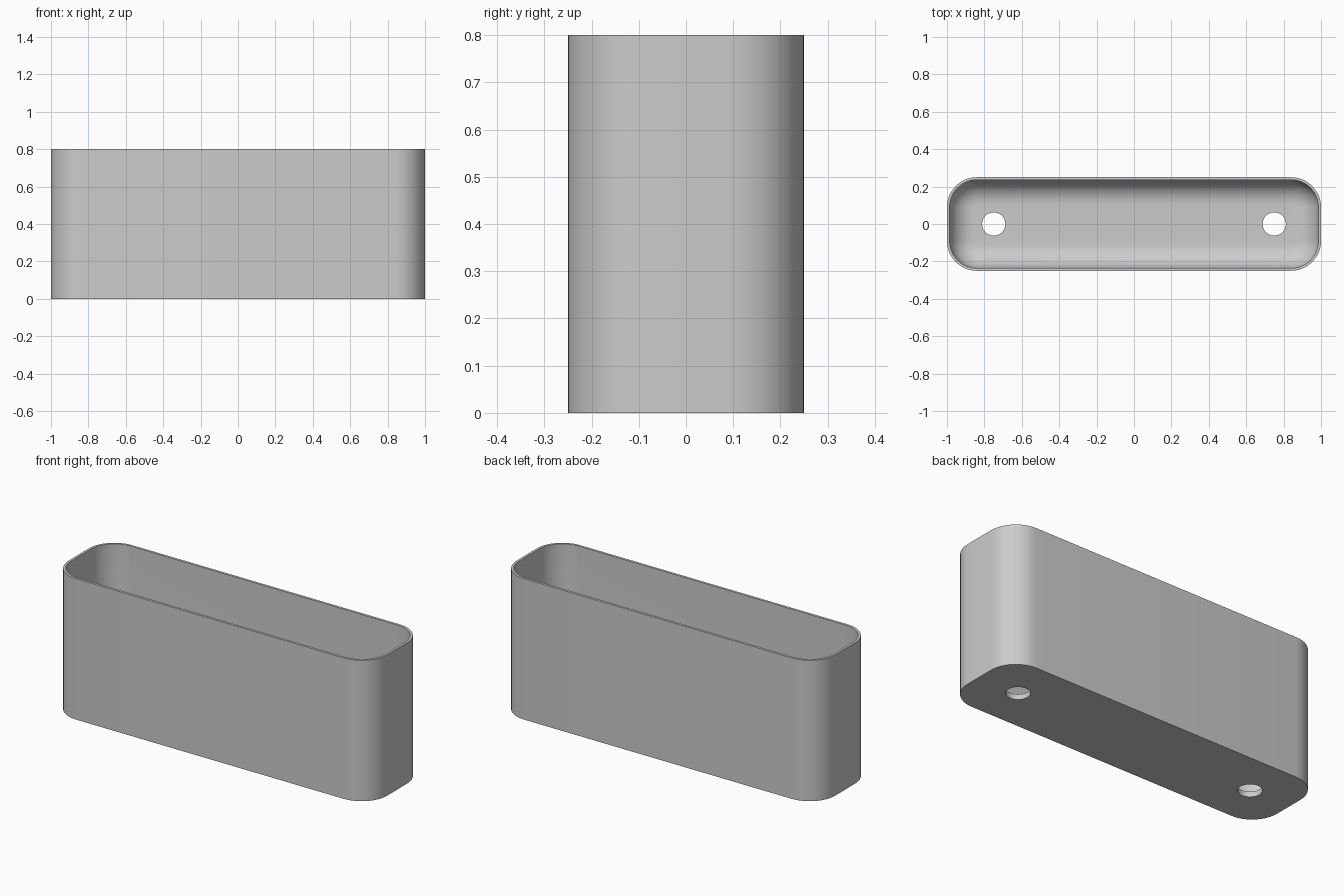
import bpy
import bmesh
from math import sin, cos, pi, radians

if "Cube" in bpy.data.objects:
    bpy.data.objects.remove(bpy.data.objects["Cube"], do_unlink=True)

HALF_X, HALF_Y, HEIGHT = 1.0, 0.25, 0.8
CORNER, WALL, FLOOR, FILLET = 0.16, 0.014, 0.03, 0.13
HOLE_X, HOLE_R = 0.75, 0.062
STEPS = 12

bm = bmesh.new()


def ring(points):
    """Closed loop of edges through the points."""
    verts = [bm.verts.new(p) for p in points]
    for a, b in zip(verts, verts[1:] + verts[:1]):
        bm.edges.new((a, b))
    return verts


def rounded_ring(inset, z):
    r = CORNER - inset
    points = []
    for k, (sx, sy) in enumerate([(1, 1), (-1, 1), (-1, -1), (1, -1)]):
        for i in range(STEPS + 1):
            a = (k + i / STEPS) * pi / 2
            points.append((sx * (HALF_X - CORNER) + r * cos(a),
                           sy * (HALF_Y - CORNER) + r * sin(a), z))
    return ring(points)


def hole_ring(x, z):
    n = 4 * STEPS
    return ring([(x + HOLE_R * cos(2 * pi * i / n),
                  HOLE_R * sin(2 * pi * i / n), z) for i in range(n)])


def bridge(lower, upper):
    n = len(lower)
    for i in range(n):
        j = (i + 1) % n
        bm.faces.new((lower[i], lower[j], upper[j], upper[i]))


def fill(loops):
    """Flat face bounded by the first loop, with the others as openings."""
    edges = [bm.edges.get((a, b)) for loop in loops
             for a, b in zip(loop, loop[1:] + loop[:1])]
    bmesh.ops.triangle_fill(bm, use_beauty=True, edges=edges, normal=(0, 0, 1))


# Outer wall, rim, inner wall and rounded inside bottom edge
rings = [rounded_ring(0, 0), rounded_ring(0, HEIGHT), rounded_ring(WALL, HEIGHT)]
for i in range(STEPS + 1):
    a = i / STEPS * pi / 2
    rings.append(rounded_ring(WALL + FILLET * (1 - cos(a)),
                              FLOOR + FILLET * (1 - sin(a))))
for lower, upper in zip(rings, rings[1:]):
    bridge(lower, upper)

# Floor with two drain holes
under = [hole_ring(x, 0) for x in (-HOLE_X, HOLE_X)]
above = [hole_ring(x, FLOOR) for x in (-HOLE_X, HOLE_X)]
fill([rings[0]] + under)
fill([rings[-1]] + above)
for lower, upper in zip(under, above):
    bridge(lower, upper)

bmesh.ops.recalc_face_normals(bm, faces=bm.faces[:])
mesh = bpy.data.meshes.new("planter_box")
bm.to_mesh(mesh)
bm.free()
planter = bpy.data.objects.new("planter_box", mesh)
bpy.context.collection.objects.link(planter)

# Plain grey finish
grey = bpy.data.materials.new("light_grey")
grey.use_nodes = True
colour = (0.6, 0.6, 0.6, 1)
grey.diffuse_color = colour
grey.node_tree.nodes["Principled BSDF"].inputs["Base Color"].default_value = colour
mesh.materials.append(grey)

bpy.ops.object.select_all(action='DESELECT')
planter.select_set(True)
bpy.context.view_layer.objects.active = planter
bpy.ops.object.shade_smooth_by_angle(angle=radians(30))
